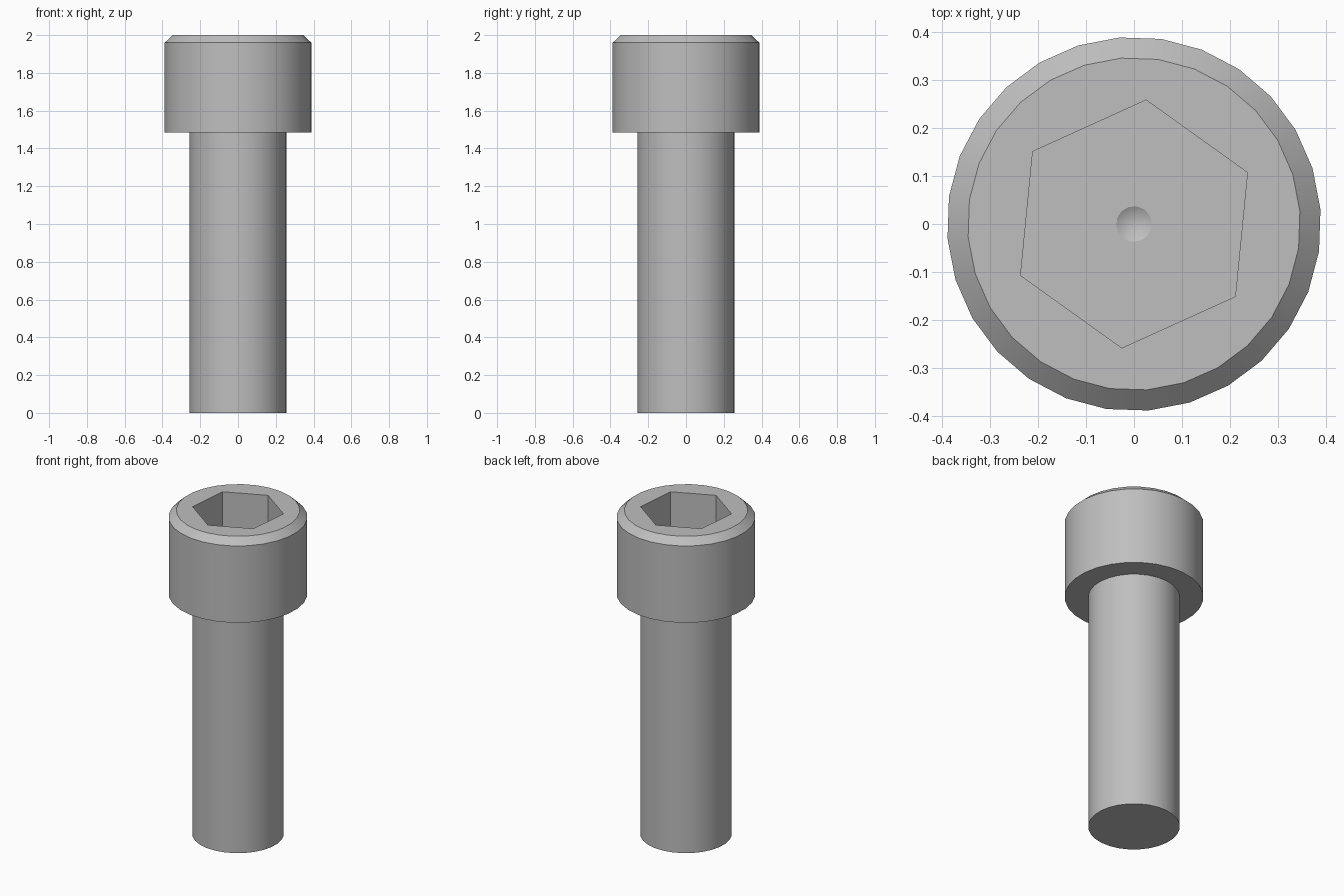
import bpy, bmesh, math

cube = bpy.data.objects.get("Cube")
if cube:
    bpy.data.objects.remove(cube, do_unlink=True)

SIDES = 28
TURN = math.radians(81.6)
HEX_TURN = math.radians(84.4)
HEAD_Z, TOP_Z, SOCKET_Z = 1.485, 2.0, 1.74

steel = bpy.data.materials.new("grey steel")
steel.use_nodes = True
grey = (0.52, 0.52, 0.52, 1)
steel.diffuse_color = grey
steel.node_tree.nodes["Principled BSDF"].inputs["Base Color"].default_value = grey


def ring(bm, radius, z, sides=SIDES, turn=TURN):
    step = 2 * math.pi / sides
    return [bm.verts.new((radius * math.cos(turn + i * step),
                          radius * math.sin(turn + i * step), z))
            for i in range(sides)]


def wall(bm, low, high):
    n = len(low)
    for i in range(n):
        j = (i + 1) % n
        bm.faces.new((low[i], low[j], high[j], high[i]))


def fill_between(bm, outer, inner, up):
    """Flat face between two loops, facing up or down."""
    edges = []
    for loop in (outer, inner):
        for a, b in zip(loop, loop[1:] + loop[:1]):
            edges.append(bm.edges.get((a, b)) or bm.edges.new((a, b)))
    made = bmesh.ops.triangle_fill(bm, edges=edges, use_beauty=True)["geom"]
    for f in made:
        if isinstance(f, bmesh.types.BMFace):
            f.normal_update()
            if (f.normal.z > 0) != up:
                f.normal_flip()


def finish(bm, name):
    mesh = bpy.data.meshes.new(name)
    for f in bm.faces:
        f.smooth = True
    bm.to_mesh(mesh)
    bm.free()
    mesh.materials.append(steel)
    mesh.set_sharp_from_angle(angle=math.radians(25))
    obj = bpy.data.objects.new(name, mesh)
    bpy.context.collection.objects.link(obj)


# Shank: plain rod with a closed lower end
bm = bmesh.new()
foot, neck = ring(bm, 0.257, 0), ring(bm, 0.257, HEAD_Z)
wall(bm, foot, neck)
bm.faces.new(foot[::-1])
finish(bm, "shank")

# Head: chamfered cylinder with a hexagonal socket
bm = bmesh.new()
inner = ring(bm, 0.257, HEAD_Z)
base = ring(bm, 0.389, HEAD_Z)
shoulder = ring(bm, 0.389, 1.96)
rim = ring(bm, 0.346, TOP_Z)
wall(bm, inner, base)
wall(bm, base, shoulder)
wall(bm, shoulder, rim)
mouth = ring(bm, 0.259, TOP_Z, 6, HEX_TURN)
floor = ring(bm, 0.259, SOCKET_Z, 6, HEX_TURN)
wall(bm, mouth, floor)
fill_between(bm, rim, mouth, True)

# Drill point in the socket floor
dimple = ring(bm, 0.037, SOCKET_Z, 14)
fill_between(bm, floor, dimple, True)
tip = bm.verts.new((0, 0, SOCKET_Z - 0.021))
for a, b in zip(dimple, dimple[1:] + dimple[:1]):
    bm.faces.new((a, b, tip))
for f in bm.faces:
    f.normal_update()
# Make the undersides and socket walls face outward from the solid
for f in bm.faces:
    c = f.calc_center_median()
    if all(abs(v.co.z - HEAD_Z) < 1e-4 for v in f.verts) and f.normal.z > 0:
        f.normal_flip()
    elif len(f.verts) == 4 and SOCKET_Z < c.z < TOP_Z and c.xy.length < 0.25:
        if f.normal.xy.dot(c.xy) > 0:
            f.normal_flip()
    elif c.z < SOCKET_Z and c.xy.length < 0.037 and f.normal.z < 0:
        f.normal_flip()
finish(bm, "head")
